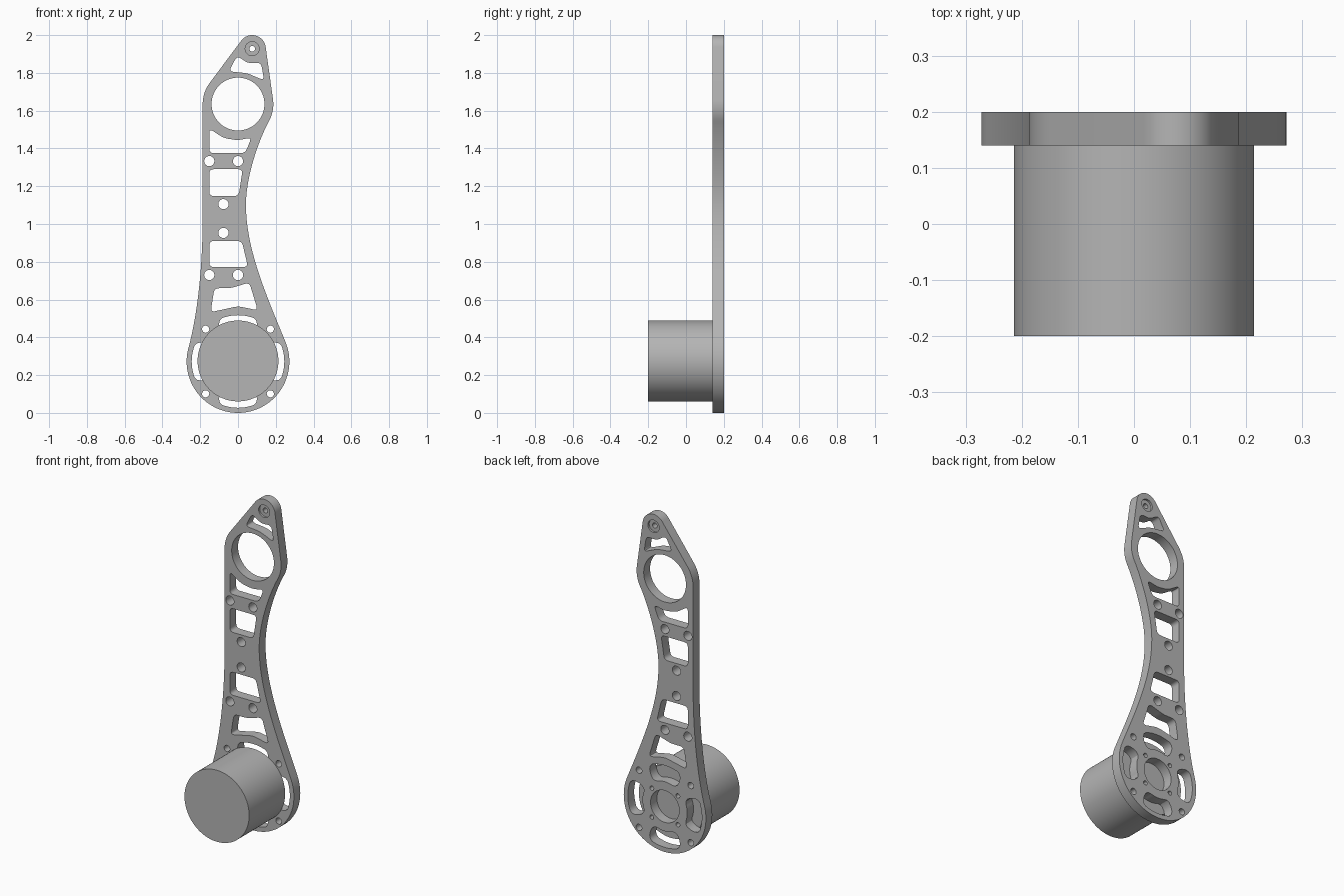
import bpy
import bmesh
from math import sin, cos, radians
from mathutils import Vector
from mathutils.geometry import interpolate_bezier

if "Cube" in bpy.data.objects:
    bpy.data.objects.remove(bpy.data.objects["Cube"])

grey = bpy.data.materials.new("plain grey")
grey.use_nodes = True
grey.diffuse_color = (0.46, 0.46, 0.46, 1)
grey.node_tree.nodes["Principled BSDF"].inputs["Base Color"].default_value = grey.diffuse_color


def polar(c, r, a):
    return Vector((c[0] + r * cos(radians(a)), c[1] + r * sin(radians(a))))


def arc(c, r, a0, a1, n=24):
    return [polar(c, r, a0 + (a1 - a0) * i / n) for i in range(n + 1)]


def circle(c, r, n=32):
    return arc(c, r, 0, 360, n)[:-1]


def bezier(*pts, n=24):
    flat = interpolate_bezier(*[Vector((x, z, 0)) for x, z in pts], n)
    return [p.to_2d() for p in flat][1:-1]


def rounded(pts, r=0.025, n=6):
    """Closed polygon with softened corners."""
    pts = [Vector(p) for p in pts]
    out = []
    for i, p in enumerate(pts):
        a, b = pts[i - 1] - p, pts[(i + 1) % len(pts)] - p
        a = p + a.normalized() * min(r, a.length * 0.45)
        b = p + b.normalized() * min(r, b.length * 0.45)
        for k in range(n + 1):
            t = k / n
            out.append(a * (1 - t) ** 2 + p * 2 * t * (1 - t) + b * t * t)
    return out


def slab(name, loops, y0, y1):
    """Extrude an outline with holes between two depths."""
    cu = bpy.data.curves.new(name, "CURVE")
    cu.dimensions = "2D"
    cu.fill_mode = "BOTH"
    cu.extrude = (y1 - y0) / 2
    for loop in loops:
        sp = cu.splines.new("POLY")
        sp.points.add(len(loop) - 1)
        for pt, co in zip(sp.points, loop):
            pt.co = (co.x, co.y, 0, 1)
        sp.use_cyclic_u = True
    tmp = bpy.data.objects.new(name + "_curve", cu)
    bpy.context.collection.objects.link(tmp)
    mesh = bpy.data.meshes.new_from_object(tmp.evaluated_get(bpy.context.evaluated_depsgraph_get()))
    bpy.data.objects.remove(tmp)
    bm = bmesh.new()
    bm.from_mesh(mesh)
    bmesh.ops.remove_doubles(bm, verts=bm.verts, dist=0.0001)
    for v in bm.verts:
        v.co = (v.co.x, (y0 + y1) / 2 - v.co.z, v.co.y)
    bmesh.ops.recalc_face_normals(bm, faces=bm.faces)
    bm.to_mesh(mesh)
    bm.free()
    mesh.materials.clear()
    mesh.materials.append(grey)
    ob = bpy.data.objects.new(name, mesh)
    bpy.context.collection.objects.link(ob)
    bpy.ops.object.select_all(action="DESELECT")
    ob.select_set(True)
    bpy.context.view_layer.objects.active = ob
    bpy.ops.object.shade_smooth_by_angle(angle=radians(30))
    return ob


TIP, EYE, BASE = (0.075, 1.928), (0, 1.635), (0, 0.272)

# Arm outline, counter-clockwise from the right of the tip
outline = arc(TIP, 0.072, 7, 144)
outline += arc(EYE, 0.187, 144, 180, 10)
outline += [Vector((-0.187, 1.0))]
outline += bezier((-0.187, 1.0), (-0.19, 0.75), (-0.215, 0.52), polar(BASE, 0.272, 165))
outline += arc(BASE, 0.272, 165, 382, 60)
outline += bezier(polar(BASE, 0.272, 22), (0.16, 0.6), (0.042, 0.86), (0.042, 1.1))
outline += [Vector((0.042, 1.1))]
outline += bezier((0.042, 1.1), (0.042, 1.26), (0.115, 1.455), polar(EYE, 0.187, -28))
outline += arc(EYE, 0.187, -28, 7, 10)

# Round holes: large eye, tip, motor shaft and bolts
holes = [circle(EYE, 0.14, 64), circle(TIP, 0.037), circle(BASE, 0.095, 48)]
for z in (1.333, 0.73):
    holes += [circle((x, z), 0.027) for x in (-0.152, 0)]
holes += [circle((-0.077, z), 0.027) for z in (1.105, 0.953)]
for a in (45, 135, 225, 315):
    holes.append(circle(polar(BASE, 0.242, a), 0.019, 24))
    holes.append(circle(polar(BASE, 0.122, a), 0.013, 20))

# Curved slots around the motor mount
end = [(0.237, 24), (0.222, 27), (0.195, 29), (0.17, 29), (0.155, 26)]
half = [(0.245, a) for a in range(0, 21, 4)] + end + [(0.148, a) for a in range(20, -1, -4)]
section = half + [(r, -a) for r, a in reversed(half[1:-1])]
for turn in (0, 90, 180, 270):
    holes.append([polar(BASE, r, a + turn) for r, a in section])

# Lightening windows along the arm
holes += [rounded(w) for w in (
    [(-0.005, 1.89), (0.055, 1.85), (0.122, 1.855), (0.138, 1.76), (0.05, 1.798), (-0.048, 1.808)],
    [(-0.152, 1.505), (-0.075, 1.455), (0.0, 1.443), (0.072, 1.458), (0.038, 1.375), (-0.152, 1.375)],
    [(-0.152, 1.29), (0.025, 1.29), (0.003, 1.148), (-0.152, 1.148)],
    [(-0.152, 0.91), (0.02, 0.91), (0.053, 0.772), (-0.152, 0.772)],
    [(-0.125, 0.66), (-0.04, 0.66), (0.06, 0.69), (0.105, 0.543), (0.0, 0.565), (-0.145, 0.533)],
)]
slab("arm_plate", [outline] + holes, 0.14, 0.2)

# Recessed ring in the tip hole
slab("tip_ring", [circle(TIP, 0.038), circle(TIP, 0.015)], 0.152, 0.188)

# Motor can in front of the plate
slab("motor_can", [circle((0, 0.275), 0.214, 96)], -0.2, 0.14)
